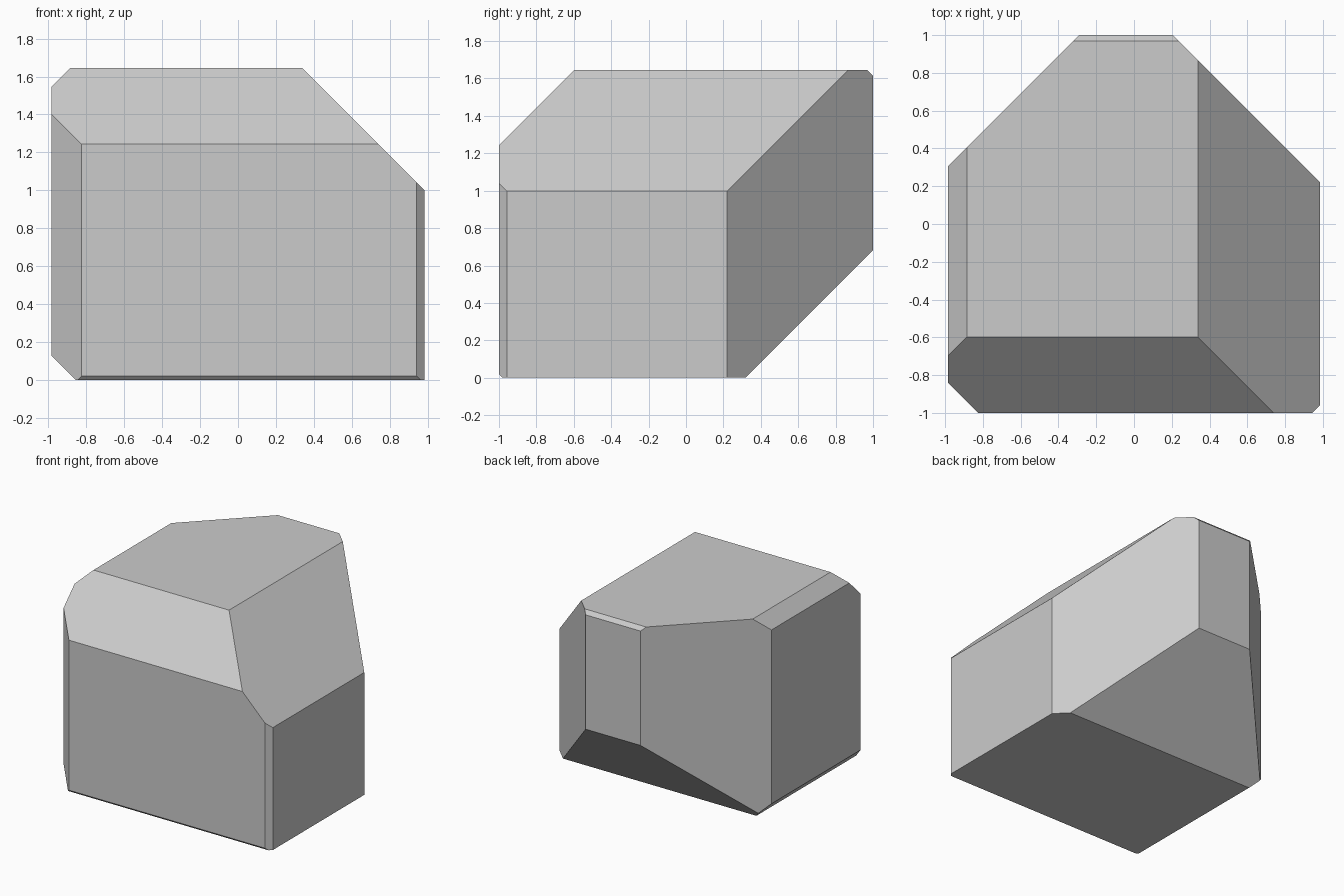
import bpy, bmesh
from mathutils import Vector

if "Cube" in bpy.data.objects:
    bpy.data.objects.remove(bpy.data.objects["Cube"])

W, D, H = 0.985, 1.0, 1.645   # half width, half depth, height

# Starting block
bm = bmesh.new()
bmesh.ops.create_cube(bm, size=1)
for v in bm.verts:
    v.co = (v.co.x * 2 * W, v.co.y * 2 * D, (v.co.z + 0.5) * H)

# 45 degree edge cuts: outward direction and limit of (direction . point)
cuts = [
    ((1, 0, 1), 1.983),    # right top
    ((-1, 0, 1), 2.53),    # left top
    ((-1, 0, -1), 0.857),  # left bottom
    ((0, -1, 1), 2.243),   # front top
    ((0, 1, 1), 2.615),    # back top
    ((0, 1, -1), 0.317),   # back bottom
    ((0, -1, -1), 0.98),   # front bottom
    ((-1, 1, 0), 1.29),    # left back
    ((1, 1, 0), 1.205),    # right back
    ((1, -1, 0), 1.943),   # right front
    ((-1, -1, 0), 1.825),  # left front
]
for direction, limit in cuts:
    n = Vector(direction)
    bmesh.ops.bisect_plane(bm, geom=bm.verts[:] + bm.edges[:] + bm.faces[:],
                           plane_co=n * (limit / n.length_squared),
                           plane_no=n, clear_outer=True)
    bmesh.ops.holes_fill(bm, edges=[e for e in bm.edges if e.is_boundary], sides=0)

bmesh.ops.recalc_face_normals(bm, faces=bm.faces[:])
mesh = bpy.data.meshes.new("faceted_block")
bm.to_mesh(mesh)
bm.free()
bpy.context.collection.objects.link(bpy.data.objects.new("faceted_block", mesh))
